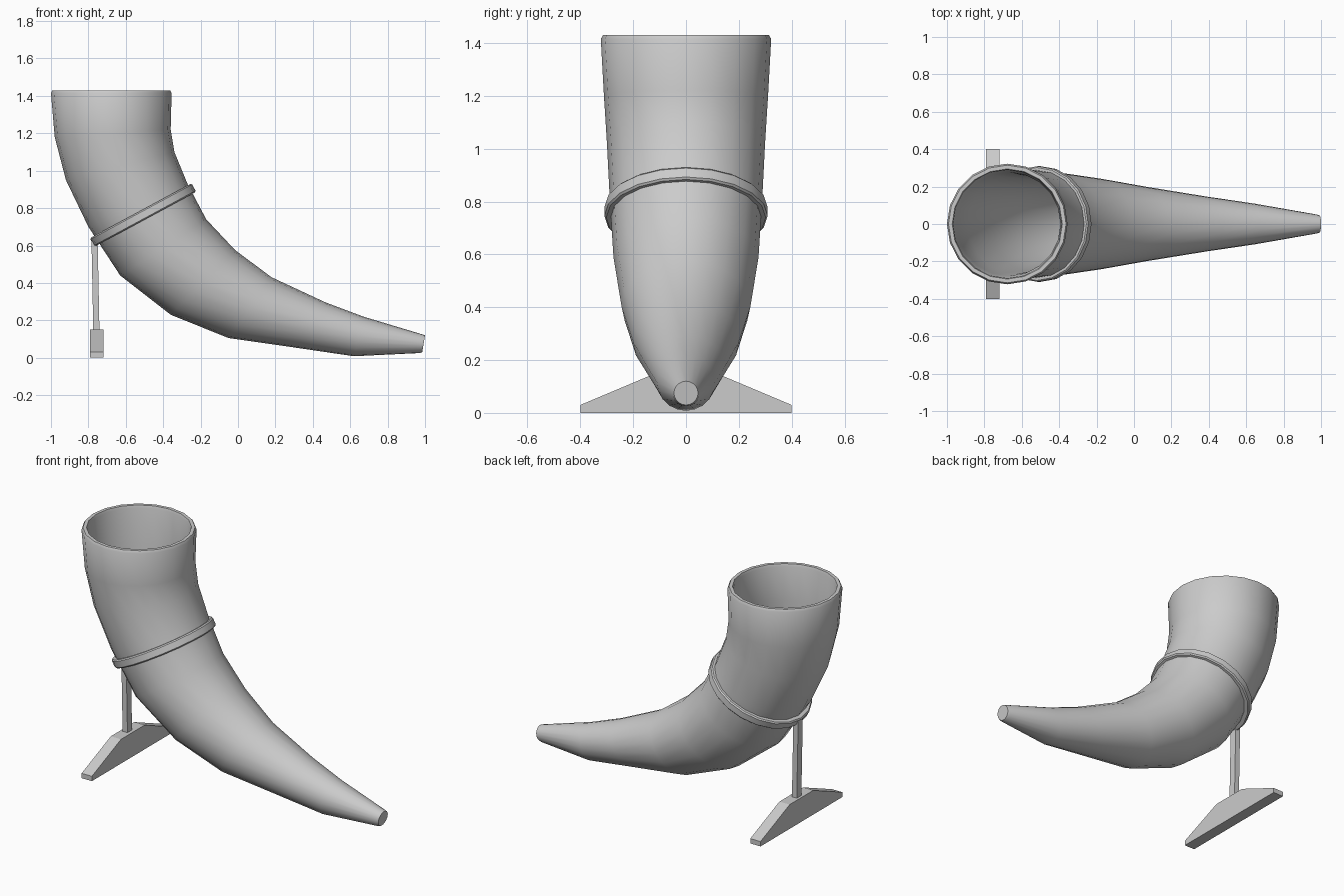
import bpy, bmesh, math
from mathutils import Vector

if "Cube" in bpy.data.objects:
    bpy.data.objects.remove(bpy.data.objects["Cube"])

SIDES = 20
Y = Vector((0, 1, 0))


def finish(name, bm, smooth=True):
    bmesh.ops.recalc_face_normals(bm, faces=bm.faces)
    me = bpy.data.meshes.new(name)
    bm.to_mesh(me)
    bm.free()
    ob = bpy.data.objects.new(name, me)
    bpy.context.collection.objects.link(ob)
    if smooth:
        bpy.ops.object.select_all(action='DESELECT')
        ob.select_set(True)
        bpy.context.view_layer.objects.active = ob
        bpy.ops.object.shade_smooth_by_angle(angle=math.radians(40))
    return ob


def loft(name, rings, closed=False):
    """Skin a list of (centre, half axis in the xz plane, y radius) ellipses."""
    bm = bmesh.new()
    loops = []
    for c, u, r in rings:
        loops.append([bm.verts.new(c + u * math.cos(t) + Y * r * math.sin(t))
                      for t in (2 * math.pi * i / SIDES for i in range(SIDES))])
    pairs = list(zip(loops, loops[1:]))
    if closed:
        pairs.append((loops[-1], loops[0]))
    else:
        bm.faces.new(loops[0])
        bm.faces.new(loops[-1])
    for a, b in pairs:
        for i in range(SIDES):
            j = (i + 1) % SIDES
            bm.faces.new((a[i], a[j], b[j], b[i]))
    return finish(name, bm)


def section(x0, z0, x1, z1, inset=0.0):
    a, b = Vector((x0, 0, z0)), Vector((x1, 0, z1))
    u = (b - a) / 2
    r = u.length - inset
    return (a + b) / 2, u.normalized() * r, r


# Horn: outer-edge and inner-edge points of each cross-section, mouth to tip
outline = [
    (-1.0, 1.415, -0.355, 1.415),
    (-0.98, 1.18, -0.36, 1.22),
    (-0.92, 0.95, -0.34, 1.10),
    (-0.80, 0.70, -0.27, 0.93),
    (-0.63, 0.44, -0.17, 0.74),
    (-0.36, 0.23, -0.015, 0.575),
    (-0.05, 0.105, 0.18, 0.43),
    (0.30, 0.055, 0.47, 0.295),
    (0.62, 0.008, 0.67, 0.22),
    (0.97, 0.025, 0.985, 0.125),
    (0.985, 0.03, 1.0, 0.12),
]
mouth = (-1.0, 1.43, -0.355, 1.43)
inner = [section(*o, inset=0.033) for o in outline[:9]]
rim = [section(*mouth, inset=0.028), section(*mouth, inset=0.008)]
outer = [section(*o) for o in outline]
loft("horn", inner[::-1] + rim + outer)

# Band wrapped around the horn, with softened outer edges
centre = Vector((-0.508, 0, 0.763))
across = Vector((0.88, 0, 0.475)).normalized()
axis = Vector((across.z, 0, -across.x))
profile = [(0.27, -0.026), (0.302, -0.026), (0.309, -0.019),
           (0.309, 0.019), (0.302, 0.026), (0.27, 0.026)]
loft("band", [(centre + axis * h, across * r, r) for r, h in profile], closed=True)


# Foot: trapezoid profile extruded along x
bm = bmesh.new()
foot = [(-0.4, 0), (0.4, 0), (0.4, 0.03), (0.115, 0.15), (-0.115, 0.15), (-0.4, 0.03)]
f = bm.faces.new([bm.verts.new((-0.79, y, z)) for y, z in foot])
ext = bmesh.ops.extrude_face_region(bm, geom=[f])
bmesh.ops.translate(bm, vec=(0.07, 0, 0),
                    verts=[v for v in ext["geom"] if isinstance(v, bmesh.types.BMVert)])
finish("foot", bm, smooth=False)

# Post: slightly leaning square bar from foot to band
bm = bmesh.new()
bmesh.ops.create_cube(bm, size=1)
for v in bm.verts:
    top = v.co.z > 0
    v.co = Vector(((-0.767 if top else -0.757) + v.co.x * 0.033,
                   v.co.y * 0.045, 0.635 if top else 0.13))
finish("post", bm, smooth=False)
